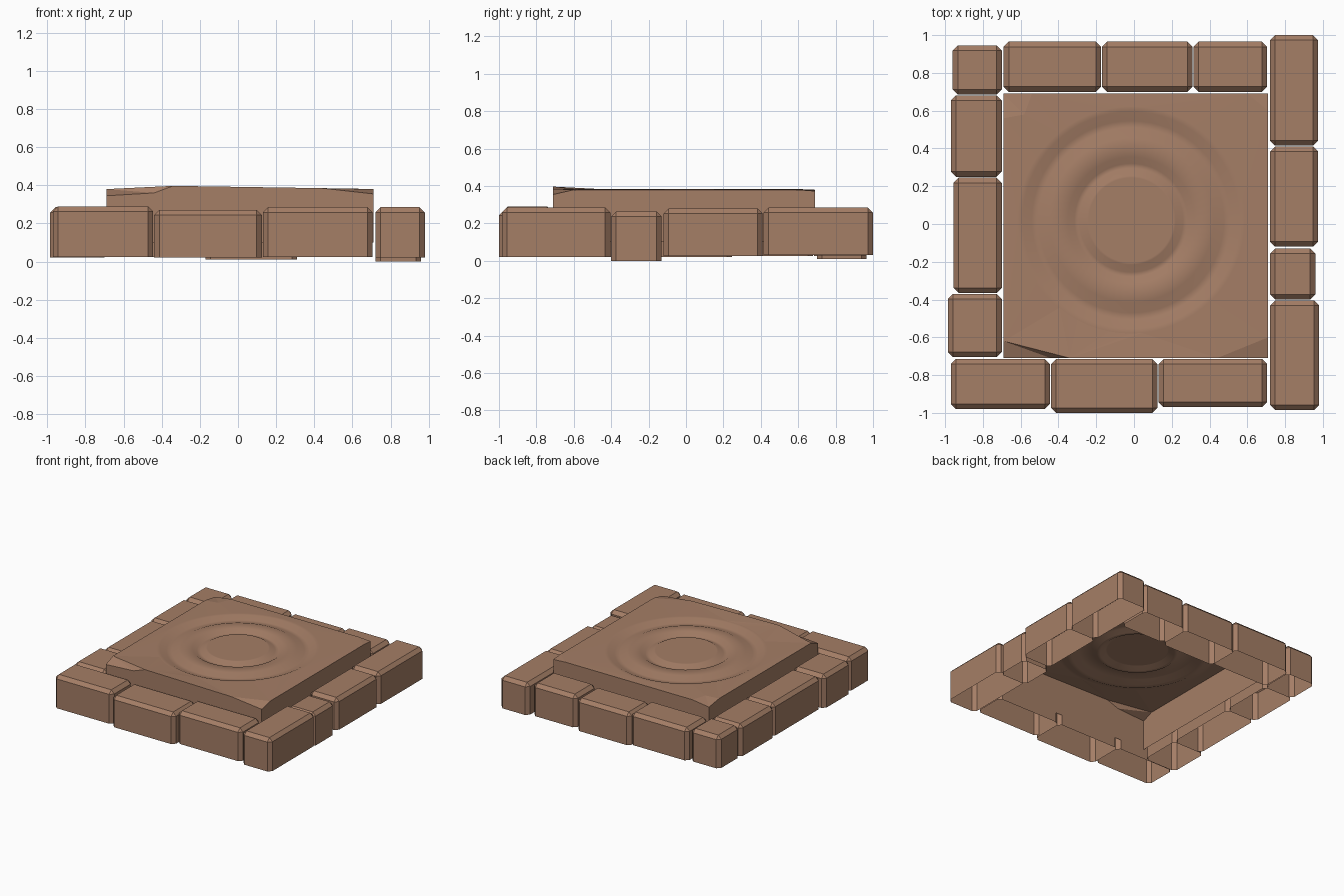
import bpy, bmesh, math
from mathutils import Vector

if "Cube" in bpy.data.objects:
    bpy.data.objects.remove(bpy.data.objects["Cube"])

clay = bpy.data.materials.new("brown_stone")
clay.use_nodes = True
colour = (0.376, 0.209, 0.133, 1)
clay.diffuse_color = colour
clay.node_tree.nodes["Principled BSDF"].inputs["Base Color"].default_value = colour


def finish(bm, name):
    mesh = bpy.data.meshes.new(name)
    bm.to_mesh(mesh)
    bm.free()
    mesh.materials.append(clay)
    obj = bpy.data.objects.new(name, mesh)
    bpy.context.collection.objects.link(obj)


def brick(name, x, y, z):
    """Chamfered block, open underneath."""
    bm = bmesh.new()
    bmesh.ops.create_cube(bm, size=1)
    for v in bm.verts:
        v.co = Vector([a + (b - a) * (c + 0.5) for (a, b), c in zip((x, y, z), v.co)])
    bottom = [f for f in bm.faces if f.normal.z < -0.5]
    bmesh.ops.delete(bm, geom=bottom, context='FACES_ONLY')
    edges = [e for e in bm.edges if not e.is_boundary]
    bmesh.ops.bevel(bm, geom=edges, offset=0.027, segments=1, affect='EDGES')
    finish(bm, name)


# Border rows: start and end along the row, outer edge, bottom, top
front = [(-0.97, -0.445, -0.98, 0.025, 0.29), (-0.44, 0.125, -1.0, 0.02, 0.27),
         (0.13, 0.705, -0.97, 0.025, 0.285)]
back = [(-0.69, -0.175, 0.965, 0.025, 0.285), (-0.17, 0.31, 0.965, 0.01, 0.27),
        (0.315, 0.705, 0.965, 0.025, 0.285)]
right = [(-0.985, -0.405, 0.98, 0.02, 0.285), (-0.4, -0.13, 0.96, 0.0, 0.265),
         (-0.12, 0.41, 0.975, 0.025, 0.28), (0.415, 1.0, 0.975, 0.03, 0.285)]
left = [(-0.705, -0.37, -0.985, 0.02, 0.285), (-0.365, 0.245, -0.955, 0.02, 0.28),
        (0.25, 0.68, -0.97, 0.025, 0.28), (0.685, 0.945, -0.96, 0.025, 0.285)]
for side, row, inner in (("front", front, -0.715), ("back", back, 0.7),
                         ("right", right, 0.72), ("left", left, -0.7)):
    for i, (a, b, outer, low, high) in enumerate(row, 1):
        across = sorted((inner, outer))
        x, y = ((a, b), across) if side in ("front", "back") else (across, (a, b))
        brick(f"{side}_brick_{i}", x, y, (low, high))

# Centre slab: disc with two round grooves
TOP, SEGMENTS = 0.383, 64
bm = bmesh.new()
centre = bm.verts.new((-0.015, 0.02, TOP))
profile = [(0.225, 0)]
for inner_r, outer_r in ((0.235, 0.335), (0.435, 0.575)):
    width = outer_r - inner_r
    profile += [(inner_r, 0), (inner_r + 0.4 * width, 0.023),
                (outer_r - 0.35 * width, 0.023), (outer_r, 0)]
profile.append((0.6, 0))
rings = []
for r, depth in profile:
    ring = []
    for k in range(SEGMENTS):
        t = math.tau * k / SEGMENTS
        ring.append(bm.verts.new((centre.co.x + r * math.cos(t),
                                  centre.co.y + r * math.sin(t), TOP - depth)))
    rings.append(ring)
for k in range(SEGMENTS):
    n = (k + 1) % SEGMENTS
    bm.faces.new((centre, rings[0][k], rings[0][n]))
    for a, b in zip(rings, rings[1:]):
        bm.faces.new((a[k], b[k], b[n], a[n]))
for f in bm.faces:
    f.smooth = True

# Slab surface out to the chipped corners
fl_side, fl_front, fr_front, fr_side, br_side, br_back, bl_back, bl_mid, bl_side = rim = [
    bm.verts.new(p) for p in (
        (-0.69, -0.62, 0.38), (-0.34, -0.71, 0.397), (0.44, -0.71, 0.385),
        (0.71, -0.6, 0.38), (0.71, 0.6, 0.38), (0.6, 0.69, 0.38),
        (-0.54, 0.69, 0.38), (-0.58, 0.58, 0.383), (-0.69, 0.56, 0.38))]
rim_edges = [bm.edges.new((a, b)) for a, b in zip(rim, rim[1:] + rim[:1])]
last = rings[-1]
ring_edges = [bm.edges.get((last[k - 1], last[k])) for k in range(SEGMENTS)]
bmesh.ops.triangle_fill(bm, use_beauty=True, use_dissolve=False, edges=rim_edges + ring_edges)

# Chipped corners
fl, fl_step, fr, br, bl = [bm.verts.new(p) for p in (
    (-0.69, -0.71, 0.345), (-0.44, -0.71, 0.36), (0.71, -0.71, 0.355),
    (0.71, 0.69, 0.373), (-0.69, 0.69, 0.36))]
for face in ((fl_side, fl, fl_step), (fl_side, fl_step, fl_front), (fr_front, fr, fr_side),
             (br_side, br, br_back), (bl_back, bl, bl_mid), (bl_mid, bl, bl_side)):
    bm.faces.new(face)

# Slab sides, open underneath
outline = (fl, fl_step, fl_front, fr_front, fr, fr_side, br_side, br, br_back,
           bl_back, bl, bl_side, fl_side)
base = [bm.verts.new((v.co.x, v.co.y, 0.1)) for v in outline]
for i in range(len(outline)):
    bm.faces.new((outline[i - 1], base[i - 1], base[i], outline[i]))
bmesh.ops.recalc_face_normals(bm, faces=bm.faces)
if centre.link_faces[0].normal.z < 0:
    bmesh.ops.reverse_faces(bm, faces=bm.faces)
finish(bm, "centre_slab")
